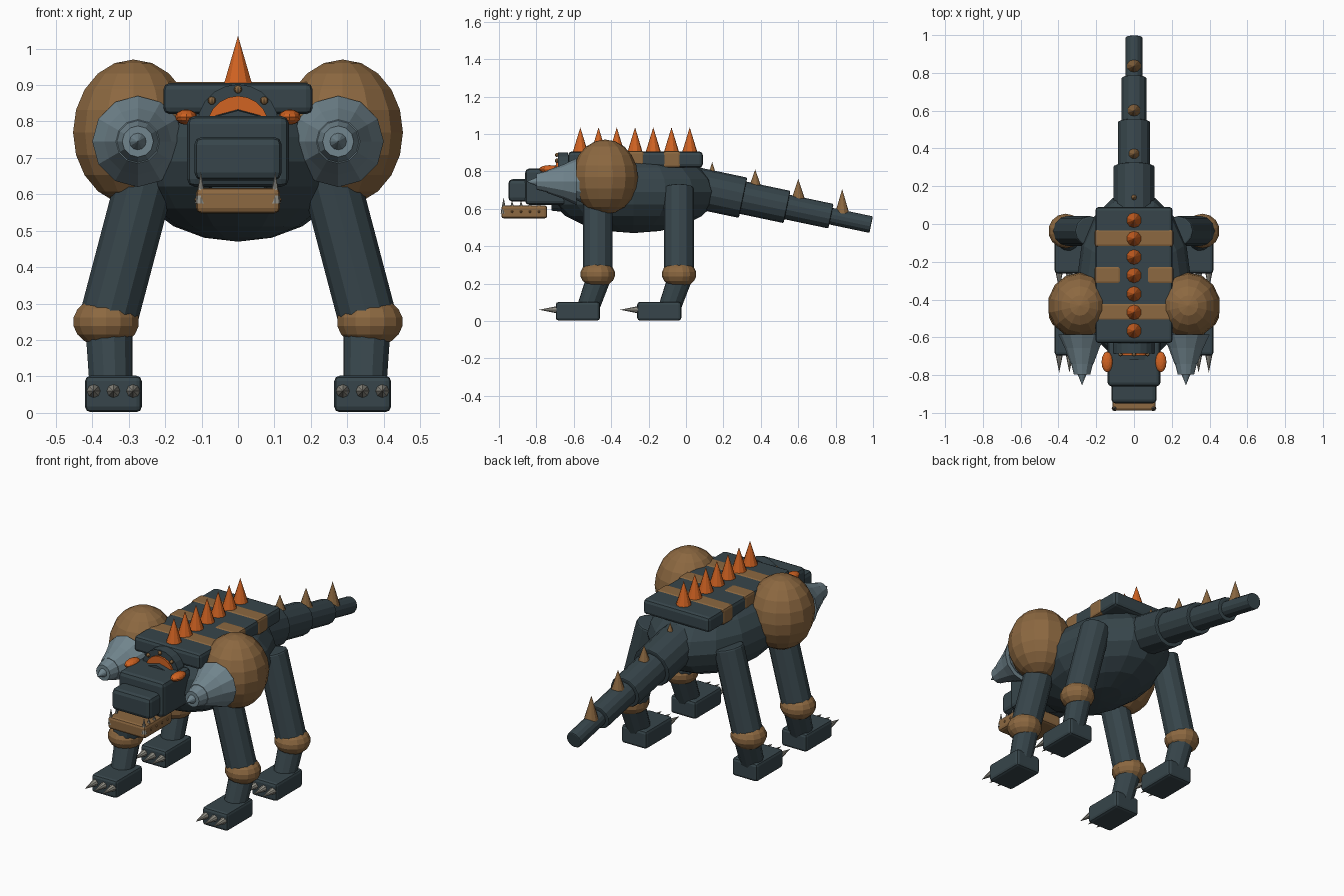
import bpy, bmesh, math
from mathutils import Vector, Matrix

if "Cube" in bpy.data.objects:
    bpy.data.objects.remove(bpy.data.objects["Cube"])


def material(name, rgb):
    m = bpy.data.materials.new(name)
    m.use_nodes = True
    m.diffuse_color = (*rgb, 1)
    m.node_tree.nodes["Principled BSDF"].inputs["Base Color"].default_value = (*rgb, 1)
    return m


SLATE = material("dark slate", (0.038, 0.060, 0.070))
BROWN = material("bronze brown", (0.262, 0.138, 0.052))
ORANGE = material("burnt orange", (0.640, 0.125, 0.016))
STEEL = material("drill steel", (0.165, 0.235, 0.270))
CLAW = material("claw grey", (0.300, 0.290, 0.250))


def finish(name, bm, mat, bevel=0):
    mesh = bpy.data.meshes.new(name)
    bmesh.ops.recalc_face_normals(bm, faces=bm.faces)
    bm.to_mesh(mesh)
    bm.free()
    mesh.materials.append(mat)
    ob = bpy.data.objects.new(name, mesh)
    bpy.context.collection.objects.link(ob)
    if bevel:
        mod = ob.modifiers.new("rounded edges", "BEVEL")
        mod.width, mod.segments, mod.limit_method = bevel, 2, "ANGLE"
        mod.angle_limit = math.radians(40)
    return ob


def box(name, center, size, mat, bevel=0.015):
    bm = bmesh.new()
    bmesh.ops.create_cube(bm, size=1)
    bmesh.ops.scale(bm, vec=size, verts=bm.verts)
    bmesh.ops.translate(bm, vec=center, verts=bm.verts)
    return finish(name, bm, mat, bevel)


def ball(name, center, radii, mat, seg=14, rings=9):
    bm = bmesh.new()
    bmesh.ops.create_uvsphere(bm, u_segments=seg, v_segments=rings, radius=1)
    bmesh.ops.scale(bm, vec=radii, verts=bm.verts)
    bmesh.ops.translate(bm, vec=center, verts=bm.verts)
    return finish(name, bm, mat)


def rod(name, start, end, r1, r2, mat, sides=12, bevel=0):
    """Cylinder or cone running from start to end."""
    a, b = Vector(start), Vector(end)
    d = b - a
    bm = bmesh.new()
    bmesh.ops.create_cone(bm, cap_ends=True, segments=sides, radius1=r1, radius2=r2, depth=d.length)
    turn = Vector((0, 0, 1)).rotation_difference(d).to_matrix().to_4x4()
    bmesh.ops.transform(bm, matrix=Matrix.Translation((a + b) / 2) @ turn, verts=bm.verts)
    return finish(name, bm, mat, bevel)


# Body and neck
ball("body", (0, -0.28, 0.69), (0.30, 0.45, 0.22), SLATE, 16, 10)
rod("neck", (0, -0.45, 0.71), (0, -0.72, 0.71), 0.15, 0.12, SLATE)

# Back armour with bands and a row of spines
box("back_armour", (0, -0.27, 0.863), (0.41, 0.72, 0.085), SLATE, 0.018)
for i, y in enumerate((-0.465, -0.075)):
    box(f"armour_band_{i}", (0, y, 0.864), (0.416, 0.092, 0.089), BROWN, 0.012)
for side in (-1, 1):
    box(f"armour_half_band_{side}", (side * 0.139, -0.27, 0.864), (0.138, 0.092, 0.089), BROWN, 0.012)
for i in range(7):
    y = -0.565 + i * 0.0975
    rod(f"back_spine_{i}", (0, y, 0.895), (0, y, 1.035), 0.043, 0, ORANGE, 10)

# Head, snout and jaw
box("head", (0, -0.735, 0.718), (0.28, 0.25, 0.195), SLATE, 0.022)
box("snout", (0, -0.86, 0.698), (0.24, 0.18, 0.12), SLATE, 0.022)
box("lower_jaw", (0, -0.865, 0.583), (0.23, 0.245, 0.07), BROWN, 0.014)
rod("crest_disc", (0, -0.63, 0.79), (0, -0.685, 0.79), 0.112, 0.112, SLATE, 20)
rod("crest_glow", (0, -0.67, 0.785), (0, -0.695, 0.785), 0.085, 0.085, ORANGE, 20)
for i, (x, z) in enumerate(((-0.072, 0.857), (0, 0.888), (0.072, 0.857))):
    ball(f"crest_stud_{i}", (x, -0.69, z), (0.011, 0.011, 0.011), BROWN, 8, 6)

# Tail of narrowing segments, each with a spike
slope = -0.21
for i, (y0, y1, r) in enumerate(((0.0, 0.305, 0.11), (0.28, 0.54, 0.088),
                                 (0.52, 0.775, 0.067), (0.75, 0.99, 0.045))):
    z0, z1 = (0.66 + slope * (y - 0.3) for y in (y0, y1))
    rod(f"tail_segment_{i}", (0, y0, z0), (0, y1, z1), r, r, SLATE, 14, 0.006)
for i, (y, z, r, h) in enumerate(((0.14, 0.785, 0.02, 0.065), (0.37, 0.725, 0.03, 0.085),
                                  (0.60, 0.65, 0.036, 0.11), (0.835, 0.575, 0.038, 0.13))):
    rod(f"tail_spike_{i}", (0, y, z), (0, y, z + h), r, 0, BROWN, 10)

for s, label in ((1, "left"), (-1, "right")):
    # Shoulder and stepped drill
    ball(f"{label}_shoulder", (s * 0.287, -0.432, 0.77), (0.17, 0.175, 0.2), BROWN, 14, 10)
    for i in range(5):
        y = -0.53 - i * 0.056
        r = 0.125 - max(i - 1, 0) * 0.028
        tip = 0 if i == 4 else r * 0.62
        rod(f"{label}_drill_{i}", (s * 0.275, y, 0.745), (s * 0.275, y - 0.1, 0.745), r, tip, STEEL, 12)

    # Eye, fang and small teeth
    ball(f"{label}_eye", (s * 0.142, -0.73, 0.812), (0.03, 0.055, 0.021), ORANGE, 12, 8)
    rod(f"{label}_fang", (s * 0.102, -0.975, 0.575), (s * 0.102, -0.975, 0.662), 0.016, 0, CLAW, 8)
    for i in range(4):
        y = -0.93 + i * 0.048
        rod(f"{label}_tooth_{i}", (s * 0.1, y, 0.61), (s * 0.1, y, 0.645), 0.01, 0, CLAW, 6)
        ball(f"{label}_jaw_stud_{i}", (s * 0.115, y, 0.585), (0.005, 0.007, 0.007), BROWN, 6, 4)

    # Front and hind legs
    for part, y in (("front", -0.472), ("hind", -0.037)):
        n = f"{label}_{part}"
        rod(n + "_upper_leg", (s * 0.235, y, 0.715), (s * 0.355, y, 0.26), 0.08, 0.08, SLATE, 12, 0.01)
        ball(n + "_knee", (s * 0.362, y, 0.25), (0.093, 0.093, 0.07), BROWN, 14, 9)
        rod(n + "_lower_leg", (s * 0.354, y + 0.005, 0.23), (s * 0.348, y - 0.055, 0.06), 0.066, 0.06, SLATE)
        box(n + "_foot", (s * 0.342, y - 0.106, 0.052), (0.156, 0.236, 0.1), SLATE, 0.015)
        for i in (-1, 0, 1):
            x = s * 0.342 + i * 0.054
            rod(f"{n}_claw_{i + 1}", (x, y - 0.215, 0.06), (x, y - 0.315, 0.06), 0.02, 0, CLAW, 8)
